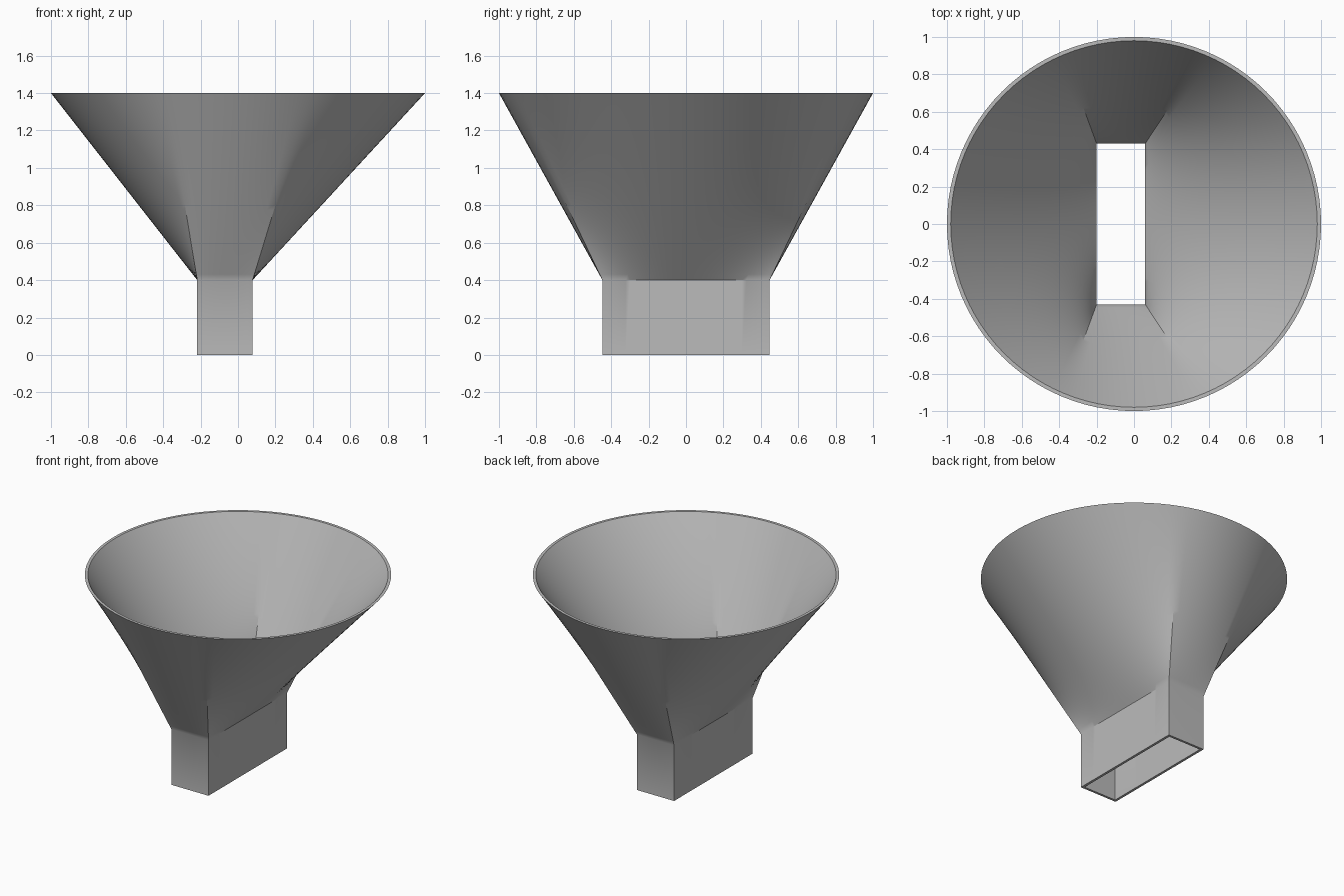
import bpy, bmesh, math

if "Cube" in bpy.data.objects:
    bpy.data.objects.remove(bpy.data.objects["Cube"], do_unlink=True)

grey = bpy.data.materials.new("plain grey")
grey.use_nodes = True
colour = (0.5, 0.5, 0.5, 1)
grey.diffuse_color = colour
grey.node_tree.nodes["Principled BSDF"].inputs["Base Color"].default_value = colour

SPOUT_TOP, HEIGHT = 0.4, 1.4
LONG, SHORT, ROWS = 36, 12, 32      # segments per rectangle side, rows of the cone
COUNT = 2 * (LONG + SHORT)


def rectangle(x0, x1, y):
    """Evenly spaced points, counter-clockwise from the +x, -y corner."""
    corners = [(x1, -y), (x1, y), (x0, y), (x0, -y)]
    points = []
    for i, n in enumerate((LONG, SHORT, LONG, SHORT)):
        a, b = corners[i], corners[(i + 1) % 4]
        points += [(a[0] + (b[0] - a[0]) * k / n, a[1] + (b[1] - a[1]) * k / n)
                   for k in range(n)]
    return points


def circle(radius):
    """Rim points sharing the arc between the sides as the rectangle does."""
    start = -math.pi * LONG / COUNT
    angles = [start + math.tau * i / COUNT for i in range(COUNT)]
    return [(radius * math.cos(a), radius * math.sin(a)) for a in angles]


def wall(bm, rect, rim):
    """Straight spout, then a ruled transition from rectangle to circle."""
    rings = [[bm.verts.new((x, y, 0)) for x, y in rect]]
    for r in range(ROWS + 1):
        t = r / ROWS
        z = SPOUT_TOP + (HEIGHT - SPOUT_TOP) * t
        rings.append([bm.verts.new((a[0] + (b[0] - a[0]) * t, a[1] + (b[1] - a[1]) * t, z))
                      for a, b in zip(rect, rim)])
    for low, high in zip(rings, rings[1:]):
        bridge(bm, low, high)
    return rings


def bridge(bm, low, high):
    for i in range(COUNT):
        j = (i + 1) % COUNT
        bm.faces.new((low[i], low[j], high[j], high[i]))


# Hollow funnel: outer wall, inner wall, and the two edges joining them
bm = bmesh.new()
outer = wall(bm, rectangle(-0.218, 0.078, 0.447), circle(1.0))
inner = wall(bm, rectangle(-0.2, 0.06, 0.43), circle(0.98))
bridge(bm, outer[-1], inner[-1])
bridge(bm, inner[0], outer[0])
bmesh.ops.recalc_face_normals(bm, faces=bm.faces)
mesh = bpy.data.meshes.new("funnel")
bm.to_mesh(mesh)
bm.free()
mesh.materials.append(grey)
funnel = bpy.data.objects.new("funnel", mesh)
bpy.context.collection.objects.link(funnel)

# Smooth cone with crisp spout corners and rim
bpy.ops.object.select_all(action="DESELECT")
funnel.select_set(True)
bpy.context.view_layer.objects.active = funnel
bpy.ops.object.shade_smooth_by_angle(angle=math.radians(30))
